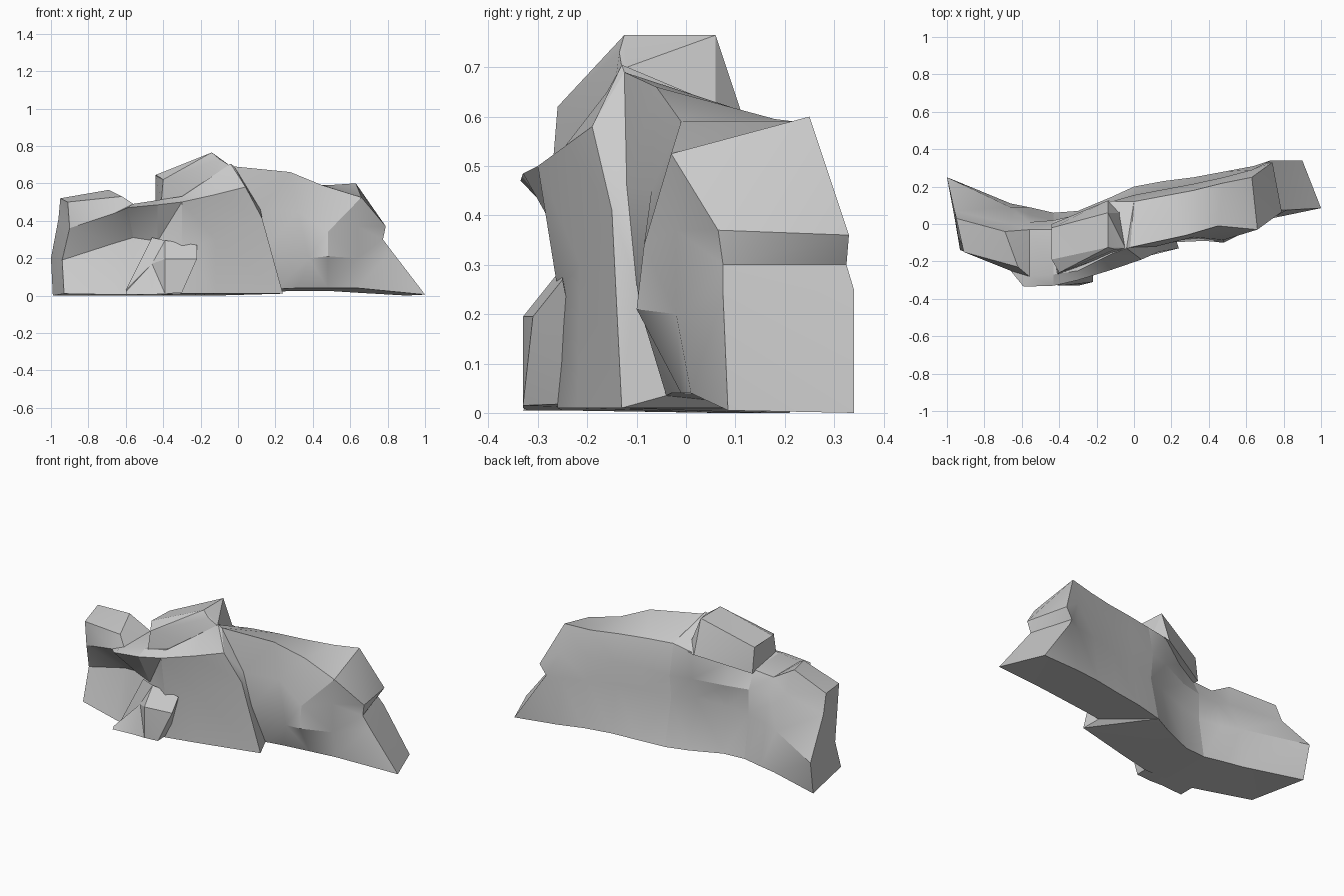
import bpy, bmesh
from math import radians


def ring(x, *pts):
    """Cross-section: (y, z) or (y, z, x shift) points, front foot round to back foot."""
    return [(x + (p[2] if len(p) > 2 else 0), p[0], p[1]) for p in pts]


def cap(bm, row):
    """Close an end with strips running from front to back."""
    i, j = 0, len(row) - 1
    while j - i >= 2:
        quad = [row[i], row[i + 1], row[j - 1], row[j]]
        bm.faces.new(quad if j - i > 2 else quad[:2] + quad[3:])
        i, j = i + 1, j - 1


def loft(name, rings, cap_start=True, cap_end=True):
    bm = bmesh.new()
    rows = [[bm.verts.new(p) for p in r] for r in rings]
    n = len(rows[0])
    for a, b in zip(rows, rows[1:]):
        for i in range(n):
            j = (i + 1) % n
            bm.faces.new((a[i], b[i], b[j], a[j]))
    if cap_start:
        cap(bm, rows[0])
    if cap_end:
        cap(bm, rows[-1][::-1])
    bmesh.ops.triangulate(bm, faces=bm.faces[:])
    bmesh.ops.recalc_face_normals(bm, faces=bm.faces[:])
    # open segments must also face outwards
    back = rows[len(rows) // 2][-1]
    if sum(f.normal.y for f in back.link_faces) < 0:
        bmesh.ops.reverse_faces(bm, faces=bm.faces[:])
    me = bpy.data.meshes.new(name)
    bm.to_mesh(me)
    bm.free()
    ob = bpy.data.objects.new(name, me)
    bpy.context.collection.objects.link(ob)
    bpy.ops.object.select_all(action='DESELECT')
    ob.select_set(True)
    bpy.context.view_layer.objects.active = ob
    bpy.ops.object.shade_smooth_by_angle(angle=radians(28))
    return ob


# shared joints between the cliff segments
left_joint = ring(-.43, (-.25, .005), (-.22, .29), (-.33, .485), (-.27, .51),
                  (-.03, .50), (.02, .40), (.02, .25), (.06, 0))
right_joint = ring(0, (-.13, .01, .24), (-.15, .41, .13), (-.19, .58, .04),
                   (-.13, .705, -.04), (.12, .60), (.155, .42), (.14, .28), (.20, .01))

# left bluff with an undercut front and a bulging back
loft("left_bluff", [
    ring(-.95, (-.14, .01, .02), (-.07, .19, .01), (-.15, .36, .05), (-.15, .50, .04),
         (.03, .52), (.07, .41, -.01), (.25, .20, -.05), (.21, 0, -.04)),
    ring(-.66, (-.22, .005), (-.13, .28), (-.25, .44), (-.23, .53, .04),
         (-.04, .565, -.03), (0, .43), (.09, .24), (.11, 0)),
    ring(-.56, (-.25, .005), (-.18, .31), (-.335, .47, -.03), (-.28, .49),
         (-.03, .49), (.01, .40), (.05, .24), (.09, 0)),
    left_joint], cap_end=False)

# central cliff, front slab leaning outwards at the top
loft("centre_cliff", [
    left_joint,
    ring(-.30, (-.26, .01), (-.26, .25), (-.30, .50), (-.25, .53),
         (.02, .53), (.05, .40), (.03, .27), (.07, 0)),
    ring(-.12, (-.22, .01), (-.215, .30), (-.245, .54), (-.16, .65),
         (.12, .58), (.12, .42), (.08, .29), (.145, 0)),
    right_joint], cap_start=False, cap_end=False)

# right shoulder, set back behind the slab edge, with a notched sloping end
loft("right_shoulder", [
    right_joint,
    ring(.16, (-.04, .035, .05), (-.10, .26), (-.12, .46, -.04), (-.125, .69, -.18),
         (.15, .60), (.185, .44), (.175, .30), (.23, .02)),
    ring(.32, (-.03, .04), (-.09, .20, .06), (-.07, .45), (-.06, .66, -.04),
         (.18, .595), (.215, .44), (.205, .30), (.25, .025)),
    ring(.48, (-.01, .04), (-.10, .21), (-.085, .34), (-.01, .59, -.03),
         (.22, .59), (.25, .44), (.25, .30), (.28, .025)),
    ring(.64, (.01, .04), (-.02, .20), (-.02, .37), (-.03, .525, .02),
         (.25, .60, -.01), (.29, .44, -.01), (.29, .29, -.01), (.31, .015)),
    ring(.79, (.085, .005, .21), (.075, .24, .03), (.075, .30, -.015), (.065, .37),
         (.33, .36, -.05), (.325, .30, -.09), (.34, .25, -.06), (.34, 0, .11))],
    cap_start=False)

# raised block on the crest, bevelled along the front
loft("crest_block", [
    ring(-.44, (-.27, .50, .03), (-.26, .62, .04), (-.19, .645), (-.02, .64), (.0, .49)),
    ring(-.14, (-.17, .57), (-.135, .73, .04), (-.125, .765), (.06, .765), (.125, .57)),
    ring(-.05, (-.15, .62), (-.13, .70), (-.12, .70), (.06, .62, -.03), (.12, .58, -.03))])

# low ledge at the foot of the slab
loft("foot_ledge", [
    ring(-.60, (-.33, .005), (-.32, .02), (-.25, .03), (-.22, .005)),
    ring(-.46, (-.32, .005), (-.27, .17), (-.24, .31), (-.20, .005)),
    ring(-.39, (-.33, .01), (-.33, .195), (-.25, .295), (-.20, .01)),
    ring(-.30, (-.33, .015), (-.31, .195, .08), (-.25, .27, .08), (-.20, .02))])
